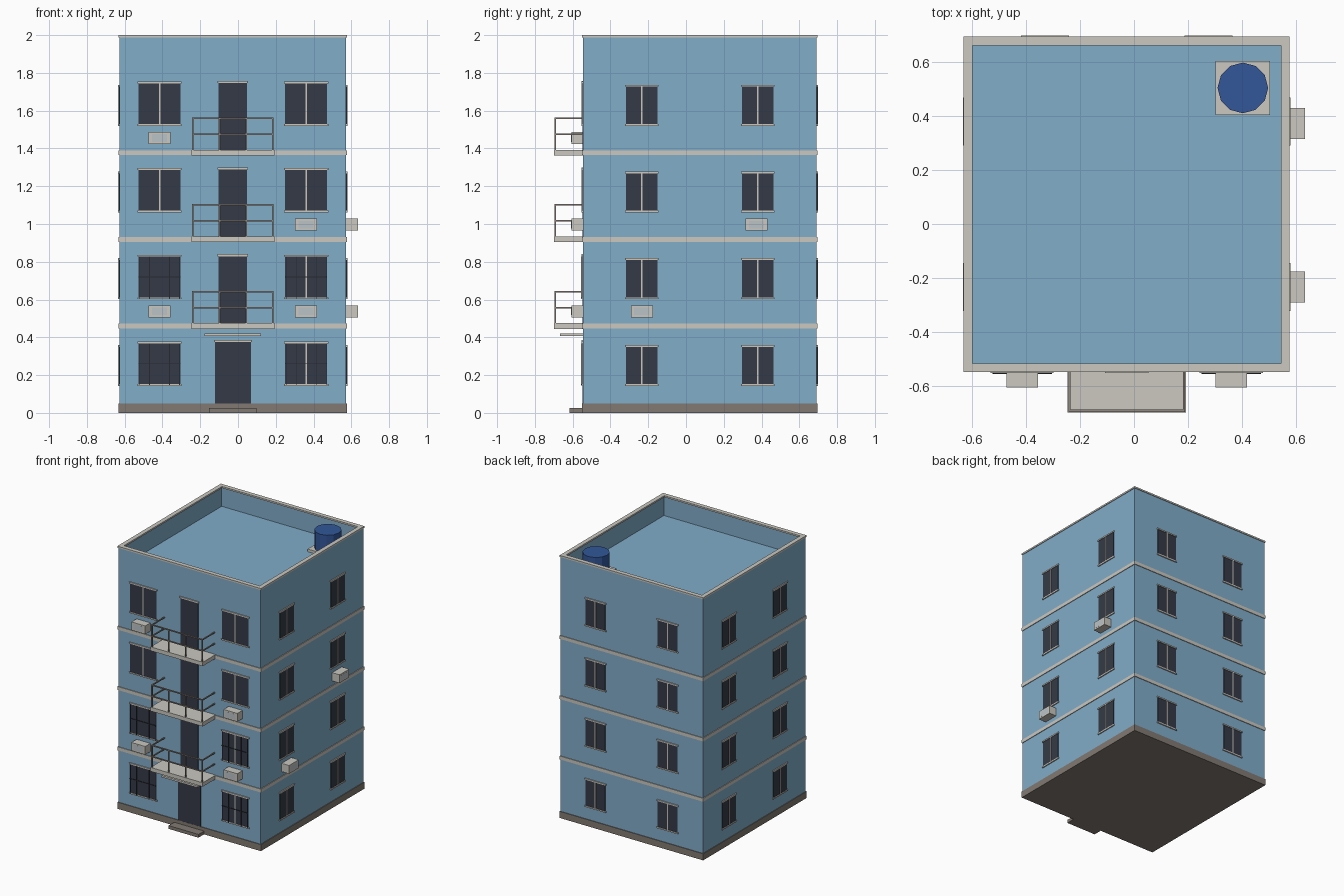
import bpy, bmesh
from mathutils import Vector, Matrix

cube = bpy.data.objects.get("Cube")
if cube:
    bpy.data.objects.remove(cube, do_unlink=True)


def material(name, rgb):
    linear = [((c / 255 + 0.055) / 1.055) ** 2.4 for c in rgb] + [1.0]
    m = bpy.data.materials.new(name)
    m.use_nodes = True
    m.diffuse_color = linear
    m.node_tree.nodes["Principled BSDF"].inputs["Base Color"].default_value = linear
    return m


WALL = material("blue wall", (129, 173, 201))
TRIM = material("pale concrete", (203, 200, 192))
PLINTH = material("brown stone", (130, 122, 114))
GLASS = material("dark glass", (53, 58, 70))
RAIL = material("railing metal", (146, 137, 129))
GRILLE = material("black iron", (38, 40, 47))
PANEL = material("grey blue grille", (186, 196, 200))
TANK = material("tank blue", (50, 87, 153))

# Body limits and storey height
X0, X1, Y0, Y1 = -0.627, 0.573, -0.545, 0.691
CX, CY = (X0 + X1) / 2, (Y0 + Y1) / 2
STOREY, ROOF, TOP = 0.459, 1.843, 2.0
parts = {}


def box(name, mat, x, y, z):
    """Add a box with the given ranges to the named part."""
    bm = parts.setdefault(name, (bmesh.new(), mat))[0]
    size = Vector((abs(r[1] - r[0]) for r in (x, y, z)))
    mid = Vector(((r[0] + r[1]) / 2 for r in (x, y, z)))
    bmesh.ops.create_cube(bm, size=1, matrix=Matrix.Translation(mid) @ Matrix.Diagonal(size).to_4x4())


def wall_box(side, name, mat, u, d, z):
    """Add a box on one wall: u runs along the wall, d outward from it."""
    name = side + "_" + name
    if side == "front":
        box(name, mat, u, [Y0 - v for v in d], z)
    elif side == "back":
        box(name, mat, u, [Y1 + v for v in d], z)
    elif side == "right":
        box(name, mat, [X1 + v for v in d], u, z)
    else:
        box(name, mat, [X0 - v for v in d], u, z)


def around(mid, half):
    return mid - half, mid + half


def window(side, mid, half, z0, z1, mullion=True):
    wall_box(side, "window_glass", GLASS, around(mid, half), (-0.01, 0.004), (z0, z1))
    for z in ((z0 - 0.010, z0), (z1, z1 + 0.010)):
        wall_box(side, "window_ledges", TRIM, around(mid, half + 0.006), (-0.01, 0.008), z)
    if mullion:
        wall_box(side, "window_mullions", TRIM, around(mid, 0.004), (-0.01, 0.007), (z0, z1))


def grille(mid, half, z0, z1):
    for i in range(-2, 3):
        if i:
            wall_box("front", "window_grilles", GRILLE, around(mid + i * half / 2.1, 0.002),
                     (0.007, 0.011), (z0 - 0.006, z1))
    z = (z0 + z1) / 2
    wall_box("front", "window_grilles", GRILLE, around(mid, half), (0.007, 0.011), around(z, 0.002))


def air_conditioner(side, mid, floor):
    z = 0.047 + STOREY * floor
    wall_box(side, "air_conditioners", TRIM, around(mid, 0.058), (-0.01, 0.062), (z, z + 0.063))
    wall_box(side, "air_conditioner_grilles", PANEL, around(mid, 0.040), (0.05, 0.0625),
             (z + 0.011, z + 0.052))


def door(name, half, z0, z1):
    wall_box("front", name, GLASS, around(CX, half), (-0.01, 0.004), (z0, z1))
    wall_box("front", name + "_lintel", TRIM, around(CX, half + 0.006), (-0.01, 0.008), (z1, z1 + 0.011))


def balcony(z):
    half, out, bar = 0.220, 0.155, 0.004
    wall_box("front", "balcony_slabs", TRIM, around(CX, half), (-0.01, out), (z, z + 0.03))
    half, out = half - 0.008, out - 0.007
    for i in range(4):
        wall_box("front", "balcony_rails", RAIL, around(CX + half * (i * 2 / 3 - 1), bar),
                 around(out, bar), (z + 0.03, z + 0.197))
    for h in (z + 0.112, z + 0.197):
        wall_box("front", "balcony_rails", RAIL, around(CX, half + bar), around(out, bar), around(h, bar))
        for s in (-1, 1):
            wall_box("front", "balcony_rails", RAIL, around(CX + s * half, bar), (0, out), around(h, bar))


# Walls with a sunken roof behind the parapet
bm = bmesh.new()
parts["walls_and_roof"] = (bm, WALL)
bmesh.ops.create_cube(bm, size=1, matrix=Matrix.Translation((CX, CY, 1.0)) @
                      Matrix.Diagonal((X1 - X0, Y1 - Y0, 1.98, 1)))
top = max(bm.faces, key=lambda f: f.calc_center_median().z)
bmesh.ops.inset_region(bm, faces=[top], thickness=0.027)
pit = bmesh.ops.extrude_face_region(bm, geom=[top])
floor_verts = [v for v in pit["geom"] if isinstance(v, bmesh.types.BMVert)]
bmesh.ops.translate(bm, verts=floor_verts, vec=(0, 0, ROOF - 1.99))
if top.is_valid:
    bmesh.ops.delete(bm, geom=[top], context="FACES_ONLY")

# Plinth, floor bands and parapet cap
E = 0.005
full_x, full_y = (X0 - E, X1 + E), (Y0 - E, Y1 + E)
box("plinth", PLINTH, full_x, full_y, (0, 0.05))
for k in range(3):
    z = 0.446 + STOREY * k
    box("floor_bands", TRIM, full_x, full_y, (z, z + 0.026))
for x in ((X0 - E, X0 + 0.028), (X1 - 0.028, X1 + E)):
    box("parapet_cap", TRIM, x, full_y, (1.988, TOP))
for y in ((Y0 - E, Y0 + 0.028), (Y1 - 0.028, Y1 + E)):
    box("parapet_cap", TRIM, (X0 + 0.028, X1 - 0.028), y, (1.988, TOP))

# Windows on every storey
for k in range(4):
    base = STOREY * k
    for s in (-1, 1):
        z0, z1 = base + 0.153, base + 0.368
        barred = k < 2
        window("front", CX + s * 0.388, 0.111, z0, z1, not (barred and s < 0))
        if barred:
            grille(CX + s * 0.388, 0.111, z0, z1)
        for side, mid in (("left", CY + s * 0.307), ("right", CY + s * 0.307), ("back", CX + s * 0.304)):
            window(side, mid, 0.083, z0, base + 0.350)

# Entrance: door, canopy and step
door("entrance_door", 0.095, 0.05, 0.374)
wall_box("front", "canopy", TRIM, around(CX, 0.150), (-0.01, 0.122), (0.406, 0.420))
wall_box("front", "step", PLINTH, around(CX, 0.126), (-0.01, 0.072), (0, 0.025))

# Balconies and their doors
for k in range(1, 4):
    door("balcony_doors", 0.075, STOREY * k + 0.015, STOREY * k + 0.370)
    balcony(STOREY * k - 0.014)

# Air conditioners
for side, mid, floor in (("front", CX - 0.388, 3), ("front", CX - 0.388, 1), ("front", CX + 0.388, 2),
                         ("front", CX + 0.388, 1), ("right", CY + 0.300, 2), ("right", CY - 0.307, 1)):
    air_conditioner(side, mid, floor)

# Water tank on its pad
TX, TY = 0.404, 0.505
box("tank_pad", TRIM, around(TX, 0.101), around(TY, 0.100), (ROOF - 0.01, ROOF + 0.02))
bm = bmesh.new()
parts["water_tank"] = (bm, TANK)
bmesh.ops.create_cone(bm, cap_ends=True, segments=12, radius1=0.094, radius2=0.094, depth=0.137,
                      matrix=Matrix.Translation((TX, TY, ROOF + 0.0885)))

# Turn every collected part into an object
for name, (bm, mat) in parts.items():
    bmesh.ops.recalc_face_normals(bm, faces=bm.faces)
    mesh = bpy.data.meshes.new(name)
    bm.to_mesh(mesh)
    bm.free()
    mesh.materials.append(mat)
    bpy.context.scene.collection.objects.link(bpy.data.objects.new(name, mesh))
